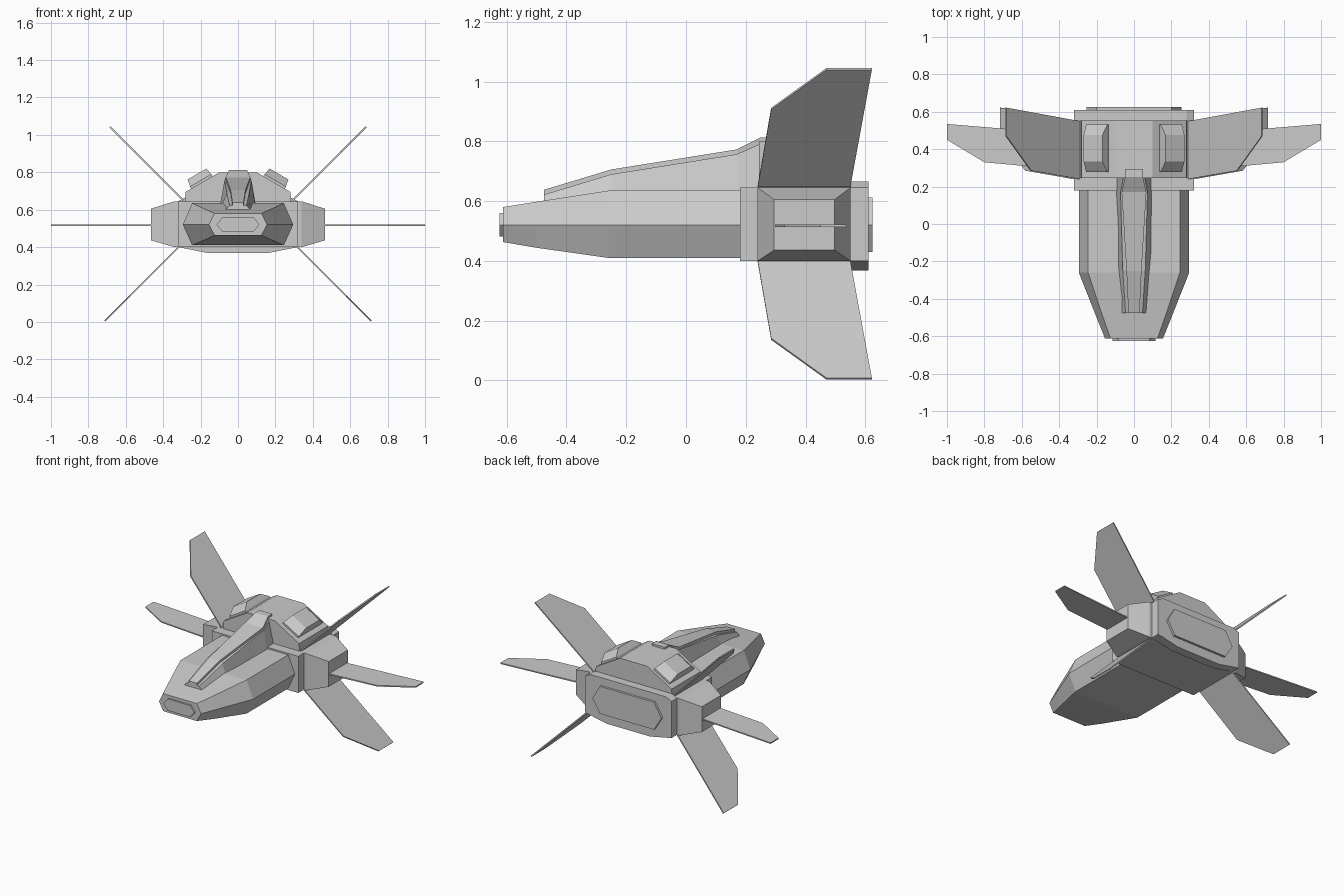
import bpy, bmesh
from mathutils import Vector

if "Cube" in bpy.data.objects:
    bpy.data.objects.remove(bpy.data.objects["Cube"])


def loft(name, rings, mirror=False):
    """Skin a closed solid through equal-length rings of 3D points."""
    bm = bmesh.new()
    loops = [[bm.verts.new(p) for p in ring] for ring in rings]
    n = len(loops[0])
    for a, b in zip(loops, loops[1:]):
        for i in range(n):
            bm.faces.new((a[i], a[(i + 1) % n], b[(i + 1) % n], b[i]))
    bm.faces.new(loops[0][::-1])
    bm.faces.new(loops[-1])
    bmesh.ops.recalc_face_normals(bm, faces=bm.faces)
    me = bpy.data.meshes.new(name)
    bm.to_mesh(me)
    bm.free()
    ob = bpy.data.objects.new(name, me)
    bpy.context.collection.objects.link(ob)
    if mirror:
        ob.modifiers.new("Mirror", 'MIRROR')
    return ob


def sym(half, y):
    """Symmetric ring at depth y from right-hand (x, z) points, bottom to top."""
    return [(x, y, z) for x, z in half] + [(-x, y, z) for x, z in half[::-1]]


def hexa(y, w, flat, z0, z1, zm=0.52):
    return sym([(flat, z0), (w, zm), (flat, z1)], y)


# Fuselage and nose plate
loft("fuselage", [hexa(0.2, .295, .245, .41, .635),
                  hexa(-.26, .295, .245, .41, .635),
                  hexa(-.5, .20, .165, .444, .598),
                  hexa(-.613, .155, .125, .463, .58)])
loft("nose_plate", [hexa(-.60, .115, .083, .482, .56), hexa(-.625, .115, .083, .482, .56)])

# Collar, rear body and hump
box = [(.32, .4), (.32, .645)]
loft("collar", [sym(box, .18), sym(box, .24)])
loft("rear_body", [sym(box, .24), sym(box, .55)])
hump = [(.285, .64), (.28, .695), (.10, .8)]
loft("hump", [sym(hump, .245), sym(hump, .553)])

# Tail plate and exhaust panel
tail = [(.16, .368), (.32, .4), (.32, .645), (.28, .665)]
loft("tail_plate", [sym(tail, .55), sym(tail, .61)])
loft("exhaust_panel", [hexa(y, .255, .2, .43, .613) for y in (.6, .625)])

# Canopy spine with raised strip
spine = [(-.475, .065, .045, .622), (-.25, .095, .06, .69),
         (.17, .10, .072, .757), (.26, .10, .055, .797)]
loft("canopy", [sym([(b, .60), (t, z)], y) for y, b, t, z in spine])
strip = [(-.475, .03, .622), (-.25, .04, .69), (.17, .066, .757), (.25, .048, .797), (.293, .048, .797)]
loft("canopy_strip", [sym([(w, z - .01), (w, z + .016)], y) for y, w, z in strip])

# Side engine blocks
loft("side_block", [[(x, a, c), (x, b, c), (x, b, d), (x, a, d)]
                    for x, a, b, c, d in ((.31, .24, .55, .4, .645),
                                          (.34, .24, .55, .4, .645),
                                          (.465, .295, .497, .436, .605))], True)

# Pods on the hump slopes
along = Vector((.18, 0, -.105)).normalized()
out = Vector((-along.z, 0, along.x))
centre = Vector((.193, .405, .746))


def pod_ring(h, l, w):
    return [centre + out * h + along * (sx * l) + Vector((0, sy * w, 0))
            for sx, sy in ((-1, -1), (1, -1), (1, 1), (-1, 1))]


loft("pod", [pod_ring(-.02, .066, .128), pod_ring(.012, .066, .128),
             pod_ring(.052, .058, .07)], True)


# Wings: (span, y) outline swept along a direction in the xz plane
def wing(name, root, direction, outline, thick=.008):
    d = Vector((direction[0], 0, direction[1])).normalized()
    nrm = Vector((-d.z, 0, d.x)) * thick / 2
    base = Vector((root[0], 0, root[1]))
    rings = [[base + d * s + Vector((0, y, 0)) + nrm * k for s, y in outline] for k in (-1, 1)]
    loft(name, rings, True)


swept = [(0, .24), (.367, .285), (.555, .47), (.555, .622), (0, .55)]
wing("upper_wing", (.292, .65), (1, 1), swept)
wing("lower_wing", (.32, .398), (1, -1), swept)
wing("side_wing", (.45, .518), (1, 0),
     [(0, .298), (.35, .33), (.55, .45), (.55, .535), (.25, .51), (0, .488)])
